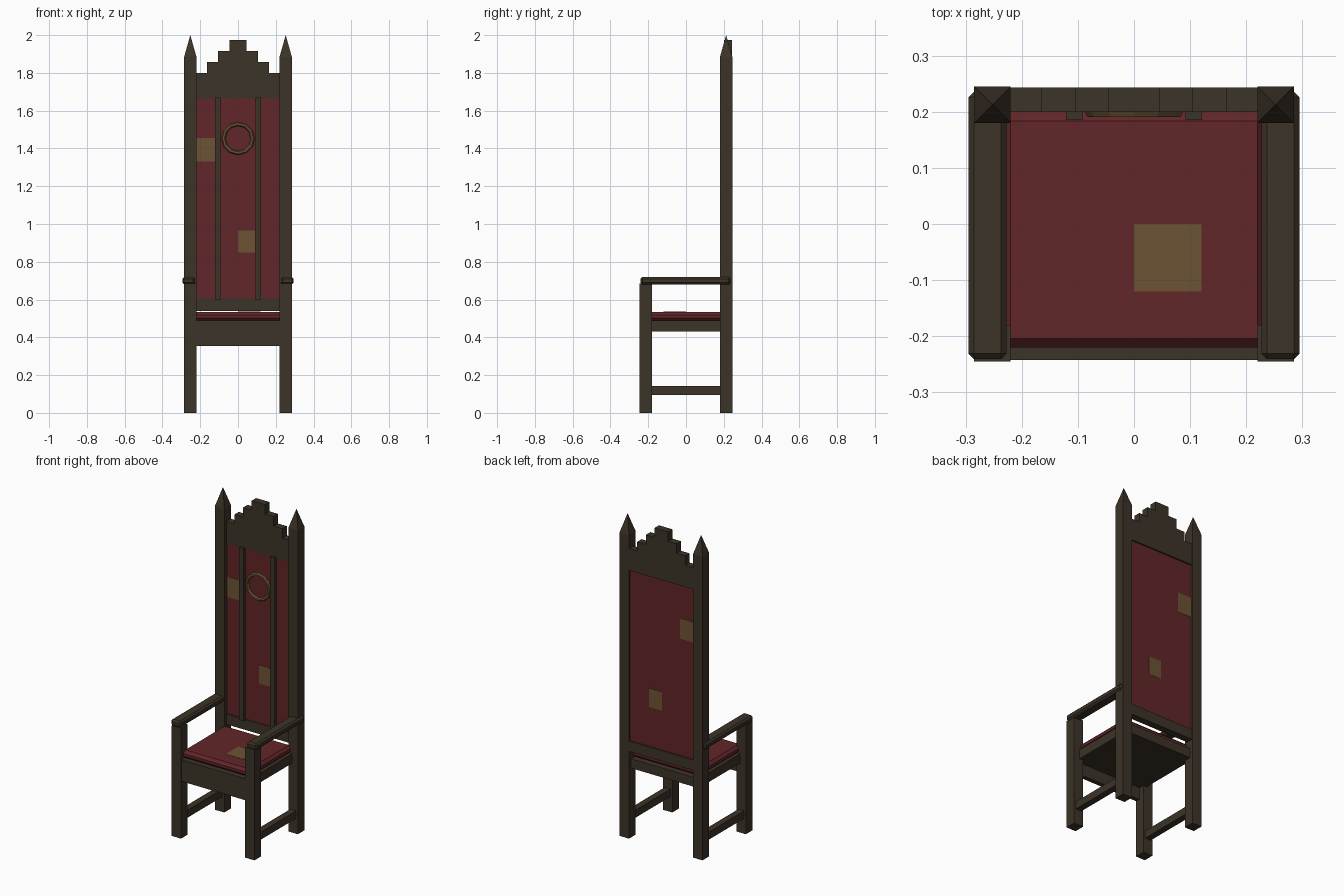
import bpy, bmesh, math

if "Cube" in bpy.data.objects:
    bpy.data.objects.remove(bpy.data.objects["Cube"])


def material(name, rgb):
    m = bpy.data.materials.new(name)
    m.diffuse_color = (*rgb, 1)
    m.use_nodes = True
    m.node_tree.nodes["Principled BSDF"].inputs["Base Color"].default_value = m.diffuse_color
    return m


WOOD = material("dark wood", (0.045, 0.033, 0.021))
RED = material("faded red cloth", (0.122, 0.019, 0.021))
GOLD = material("tarnished gold", (0.150, 0.088, 0.034))


def finish(name, bm, mat):
    bmesh.ops.recalc_face_normals(bm, faces=bm.faces)
    me = bpy.data.meshes.new(name)
    bm.to_mesh(me)
    bm.free()
    me.materials.append(mat)
    ob = bpy.data.objects.new(name, me)
    bpy.context.collection.objects.link(ob)
    return ob


def box(name, x, y, z, mat, bevel=0):
    """Box from (min, max) ranges, with optional chamfered edges."""
    bm = bmesh.new()
    bmesh.ops.create_cube(bm, size=1)
    for v in bm.verts:
        v.co = [r[0] + (c + 0.5) * (r[1] - r[0]) for c, r in zip(v.co, (x, y, z))]
    if bevel:
        bmesh.ops.bevel(bm, geom=bm.edges[:], offset=bevel, segments=1, affect='EDGES')
    return finish(name, bm, mat)


def prism(name, outline, y0, y1, mat):
    """Extrude an x/z outline along y."""
    bm = bmesh.new()
    f = bm.faces.new([bm.verts.new((x, y0, z)) for x, z in outline])
    ext = bmesh.ops.extrude_face_region(bm, geom=[f])["geom"]
    for v in ext:
        if isinstance(v, bmesh.types.BMVert):
            v.co.y = y1
    return finish(name, bm, mat)


def side_box(name, side, x, y, z, mat, bevel=0):
    xs = sorted(side * c for c in x)
    return box(name, xs, y, z, mat, bevel)


for side, tag in ((-1, "left"), (1, "right")):
    # Back post with pyramid spire
    bm = bmesh.new()
    cx, cy, h = side * 0.2525, 0.2125, 0.0325
    corners = [(-h, -h), (h, -h), (h, h), (-h, h)]
    low = [bm.verts.new((cx + a, cy + b, 0)) for a, b in corners]
    top = [bm.verts.new((cx + a, cy + b, 1.885)) for a, b in corners]
    tip = bm.verts.new((cx, cy, 2.0))
    bm.faces.new(low)
    for i in range(4):
        j = (i + 1) % 4
        bm.faces.new((low[i], low[j], top[j], top[i]))
        bm.faces.new((top[i], top[j], tip))
    finish(tag + "_back_post", bm, WOOD)
    # Front leg, armrest, side stretcher
    side_box(tag + "_front_leg", side, (0.22, 0.285), (-0.245, -0.18), (0, 0.685), WOOD)
    side_box(tag + "_armrest", side, (0.227, 0.295), (-0.241, 0.236), (0.68, 0.72), WOOD, 0.01)
    side_box(tag + "_stretcher", side, (0.233, 0.273), (-0.19, 0.19), (0.095, 0.142), WOOD)
    # Slat on the back panel
    side_box(tag + "_slat", side, (0.092, 0.121), (0.185, 0.212), (0.6, 1.67), WOOD)

# Seat board, front apron, cushion
box("seat_board", (-0.245, 0.245), (-0.242, 0.225), (0.43, 0.488), WOOD)
box("front_apron", (-0.23, 0.23), (-0.242, -0.215), (0.355, 0.43), WOOD)
box("cushion", (-0.236, 0.236), (-0.22, 0.2), (0.486, 0.535), RED, 0.016)
box("cushion_patch", (0.0, 0.12), (-0.12, 0.0), (0.532, 0.5365), GOLD)

# Back: lower rail, cloth panel, stepped crest
box("lower_back_rail", (-0.225, 0.225), (0.2, 0.243), (0.54, 0.605), WOOD)
box("back_panel", (-0.225, 0.225), (0.206, 0.234), (0.6, 1.67), RED)
steps = [(0.222, 1.8), (0.165, 1.8), (0.165, 1.857), (0.105, 1.857),
         (0.105, 1.917), (0.046, 1.917), (0.046, 1.975)]
half = [(0.222, 1.665)] + steps
prism("stepped_crest", half + [(-x, z) for x, z in reversed(half)], 0.2, 0.243, WOOD)

# Gold patches showing on both faces of the panel
box("upper_panel_patch", (-0.222, -0.123), (0.2045, 0.2355), (1.33, 1.455), GOLD)
box("lower_panel_patch", (0.0, 0.09), (0.2045, 0.2355), (0.85, 0.965), GOLD)

# Ring ornament
bpy.ops.mesh.primitive_torus_add(major_segments=12, minor_segments=6,
                                 major_radius=0.077, minor_radius=0.011,
                                 location=(0, 0.2, 1.453),
                                 rotation=(math.pi / 2, 0, 0))
ring = bpy.context.object
ring.name = "ring_ornament"
ring.data.materials.append(GOLD)
